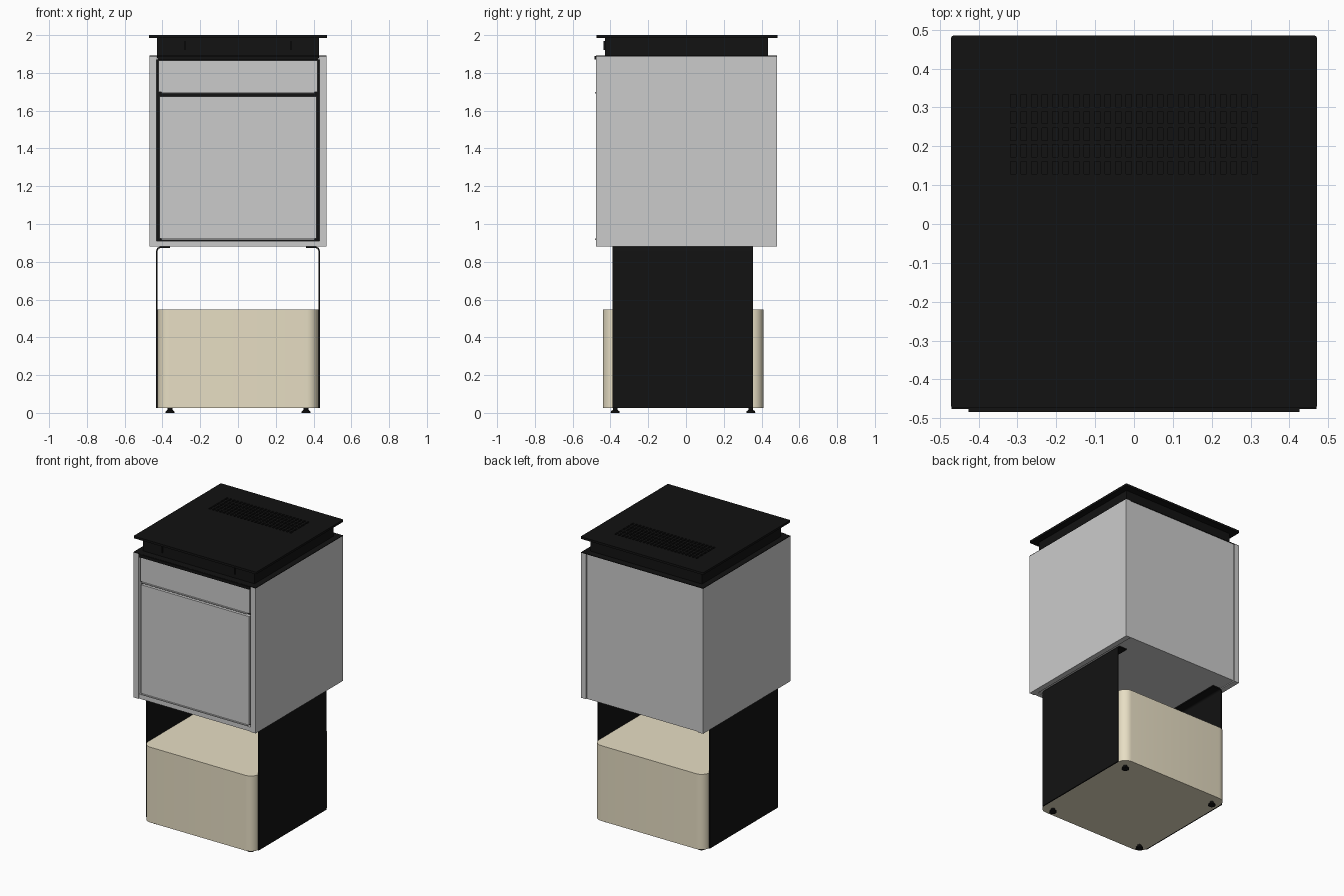
import bpy, bmesh
from math import sin, cos, pi
from mathutils import Matrix

if "Cube" in bpy.data.objects:
    bpy.data.objects.remove(bpy.data.objects["Cube"])


def material(name, rgb):
    m = bpy.data.materials.new(name)
    m.diffuse_color = (*rgb, 1)
    m.use_nodes = True
    m.node_tree.nodes["Principled BSDF"].inputs["Base Color"].default_value = m.diffuse_color
    return m


BLACK = material("black_steel", (0.006, 0.006, 0.006))
BEIGE = material("beige_stone", (0.80, 0.73, 0.55))


def finish(name, bm, mat=None, smooth=False):
    bmesh.ops.recalc_face_normals(bm, faces=bm.faces)
    mesh = bpy.data.meshes.new(name)
    bm.to_mesh(mesh)
    bm.free()
    ob = bpy.data.objects.new(name, mesh)
    bpy.context.collection.objects.link(ob)
    if mat:
        mesh.materials.append(mat)
    if smooth:
        bpy.ops.object.select_all(action='DESELECT')
        ob.select_set(True)
        bpy.context.view_layer.objects.active = ob
        bpy.ops.object.shade_smooth_by_angle(angle=0.6)
    return ob


def add_box(bm, x0, x1, y0, y1, z0, z1):
    m = (Matrix.Translation(((x0 + x1) / 2, (y0 + y1) / 2, (z0 + z1) / 2))
         @ Matrix.Diagonal((x1 - x0, y1 - y0, z1 - z0, 1)))
    bmesh.ops.create_cube(bm, size=1, matrix=m)


def box(name, *dims, mat=None):
    bm = bmesh.new()
    add_box(bm, *dims)
    return finish(name, bm, mat)


def extrude(name, points, vec, mat=None):
    bm = bmesh.new()
    face = bm.faces.new([bm.verts.new(p) for p in points])
    res = bmesh.ops.extrude_face_region(bm, geom=[face])
    verts = [g for g in res["geom"] if isinstance(g, bmesh.types.BMVert)]
    bmesh.ops.translate(bm, verts=verts, vec=vec)
    return finish(name, bm, mat, True)


def arc(cx, cy, r, a0, a1, n=8):
    return [(cx + r * cos(a0 + (a1 - a0) * i / n), cy + r * sin(a0 + (a1 - a0) * i / n))
            for i in range(n + 1)]


def rounded_slab(name, x0, x1, y0, y1, z0, z1, r, mat):
    pts = []
    for k, (cx, cy) in enumerate([(x1 - r, y1 - r), (x0 + r, y1 - r),
                                  (x0 + r, y0 + r), (x1 - r, y0 + r)]):
        pts += arc(cx, cy, r, k * pi / 2, (k + 1) * pi / 2)
    return extrude(name, [(x, y, z0) for x, y in pts], (0, 0, z1 - z0), mat)


# Base block with rounded upright corners
rounded_slab("base_block", -0.425, 0.425, -0.44, 0.41, 0.025, 0.548, 0.06, BEIGE)

for s, side in ((-1, "left"), (1, "right")):
    # Bent sheet support with inward top flange
    t, r = 0.008, 0.022
    prof = ([(0.433, 0.025)] + arc(0.433 - r, 0.88 - r, r, 0, pi / 2)
            + [(0.36, 0.88), (0.36, 0.88 - t)]
            + arc(0.433 - r, 0.88 - r, r - t, pi / 2, 0) + [(0.433 - t, 0.025)])
    extrude(side + "_support", [(s * x, -0.39, z) for x, z in prof], (0, 0.745, 0), BLACK)

    # Cabinet side panel
    box(side + "_side_panel", *sorted((s * 0.431, s * 0.469)), -0.476, 0.482, 0.88, 1.887)

    # Feet: flared pad and stem
    for y, end in ((-0.375, "front"), (0.343, "back")):
        bm = bmesh.new()
        for r1, r2, z0, z1 in ((0.024, 0.022, 0, 0.009), (0.022, 0.012, 0.009, 0.016),
                               (0.012, 0.012, 0.016, 0.03)):
            bmesh.ops.create_cone(bm, cap_ends=True, segments=24, radius1=r1, radius2=r2,
                                  depth=z1 - z0,
                                  matrix=Matrix.Translation((s * 0.36, y, (z0 + z1) / 2)))
        finish(f"{end}_{side}_foot", bm, BLACK, True)

    # Small upright tabs on the front of the neck
    box(side + "_neck_tab", s * 0.28 - 0.003, s * 0.28 + 0.003, -0.438, -0.43, 1.92, 1.97,
        mat=BLACK)

# Cabinet body: dark core, back, floor and bottom rail
box("cabinet_core", -0.431, 0.431, -0.445, 0.47, 0.89, 1.87, mat=BLACK)
box("back_panel", -0.427, 0.427, 0.465, 0.479, 0.883, 1.887)
box("floor_panel", -0.431, 0.431, -0.44, 0.47, 0.886, 0.895)
box("bottom_rail", -0.431, 0.431, -0.47, -0.44, 0.88, 0.91)

# Drawer and door fronts with thin grip lips
box("drawer_front", -0.42, 0.42, -0.472, -0.44, 1.698, 1.866)
box("door_front", -0.415, 0.415, -0.472, -0.44, 0.922, 1.676)
box("drawer_lip", -0.405, 0.405, -0.481, -0.46, 1.692, 1.698)
box("door_lip", -0.405, 0.405, -0.481, -0.46, 0.916, 0.922)

# Black cover over the cabinet, with a protruding front edge
box("cabinet_cover", -0.469, 0.469, -0.476, 0.482, 1.887, 1.891, mat=BLACK)
box("cover_front_edge", -0.426, 0.426, -0.484, -0.43, 1.87, 1.89, mat=BLACK)

# Neck and top plate
box("neck", -0.428, 0.428, -0.43, 0.435, 1.88, 1.986, mat=BLACK)
plate = rounded_slab("top_plate", -0.471, 0.471, -0.474, 0.485, 1.985, 2.0, 0.008, BLACK)

# Vent slots cut into the rear of the top plate
bm = bmesh.new()
for i in range(24):
    for j in range(5):
        x, y = -0.3105 + i * 0.027, 0.145 + j * 0.043
        add_box(bm, x - 0.007, x + 0.007, y - 0.016, y + 0.016, 1.99, 2.02)
cutter = finish("vent_cutter", bm)
cutter.hide_render = True
cutter.hide_set(True)
mod = plate.modifiers.new("vents", 'BOOLEAN')
mod.object = cutter
mod.operation = 'DIFFERENCE'
mod.solver = 'EXACT'
